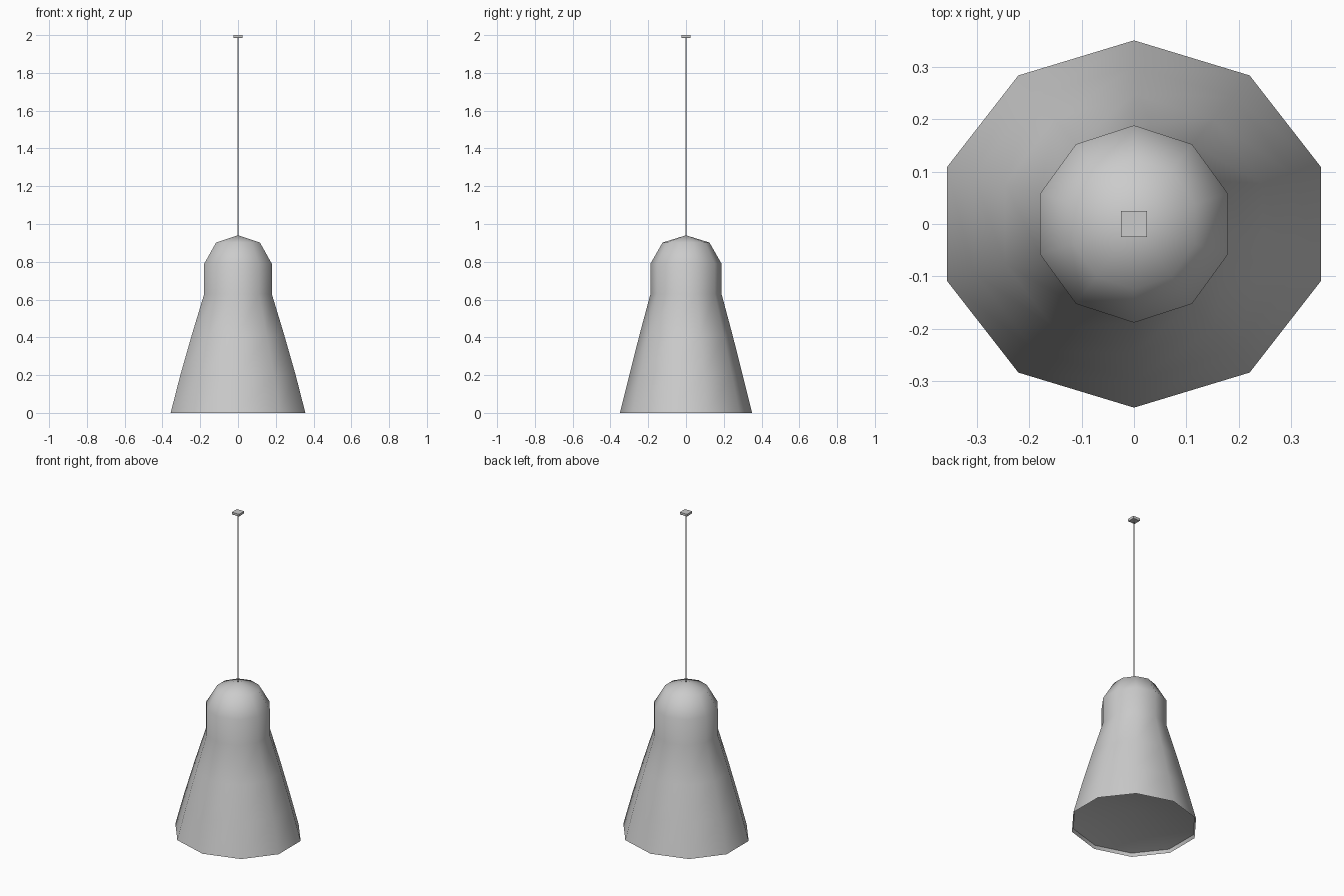
import bpy, bmesh, math

if "Cube" in bpy.data.objects:
    bpy.data.objects.remove(bpy.data.objects["Cube"])

grey = bpy.data.materials.new("light_grey")
grey.diffuse_color = (0.6, 0.6, 0.6, 1)
grey.use_nodes = True
grey.node_tree.nodes["Principled BSDF"].inputs["Base Color"].default_value = grey.diffuse_color


def make_object(name, bm, flip, smooth_angle=None):
    if flip:
        bmesh.ops.reverse_faces(bm, faces=bm.faces[:])
    mesh = bpy.data.meshes.new(name)
    bm.to_mesh(mesh)
    bm.free()
    ob = bpy.data.objects.new(name, mesh)
    bpy.context.collection.objects.link(ob)
    mesh.materials.append(grey)
    if smooth_angle:
        bpy.ops.object.select_all(action='DESELECT')
        ob.select_set(True)
        bpy.context.view_layer.objects.active = ob
        bpy.ops.object.shade_smooth_by_angle(angle=math.radians(smooth_angle))
    return ob


def loft(name, rings, sides, start, capped=False, apex=None, smooth_angle=None, flip=False):
    """Rings are (x radius, y radius, z), bottom to top; an apex closes the end."""
    bm = bmesh.new()
    loops = []
    for rx, ry, z in rings:
        angles = [start + math.tau * i / sides for i in range(sides)]
        loops.append([bm.verts.new((rx * math.cos(a), ry * math.sin(a), z)) for a in angles])
    for a, b in zip(loops, loops[1:]):
        for i in range(sides):
            j = (i + 1) % sides
            bm.faces.new((a[i], a[j], b[j], b[i]))
    if capped:
        bm.faces.new(loops[0][::-1])
        bm.faces.new(loops[-1])
    if apex is not None:
        tip = bm.verts.new((0, 0, apex))
        for i in range(sides):
            bm.faces.new((loops[-1][i], loops[-1][(i + 1) % sides], tip))
    return make_object(name, bm, flip, smooth_angle)


# Ten-sided bell shade
top = math.pi / 2
loft("lamp_shade", [
    (0.375, 0.350, 0.0),
    (0.321, 0.300, 0.2),
    (0.258, 0.247, 0.41),
    (0.188, 0.188, 0.63),
    (0.188, 0.188, 0.79),
    (0.122, 0.124, 0.902),
], 10, top, apex=0.94, smooth_angle=50)

# Narrow lip turned in under the rim, and the shallow hollow underside
loft("shade_lip", [(0.375, 0.350, 0.0), (0.367, 0.343, 0.02)], 10, top,
     smooth_angle=50, flip=True)
loft("shade_underside", [(0.367, 0.343, 0.02)], 10, top, apex=0.1,
     smooth_angle=50, flip=True)

# Thin hanging cord
r = math.sqrt(2)
loft("cord", [(0.003 * r, 0.002 * r, 0.93), (0.003 * r, 0.002 * r, 1.99)],
     4, math.pi / 4, capped=True)

# Small square ceiling plate
loft("ceiling_plate", [(0.023 * r, 0.023 * r, 1.985), (0.025 * r, 0.025 * r, 1.99),
                       (0.025 * r, 0.025 * r, 2.0)], 4, math.pi / 4, capped=True)
